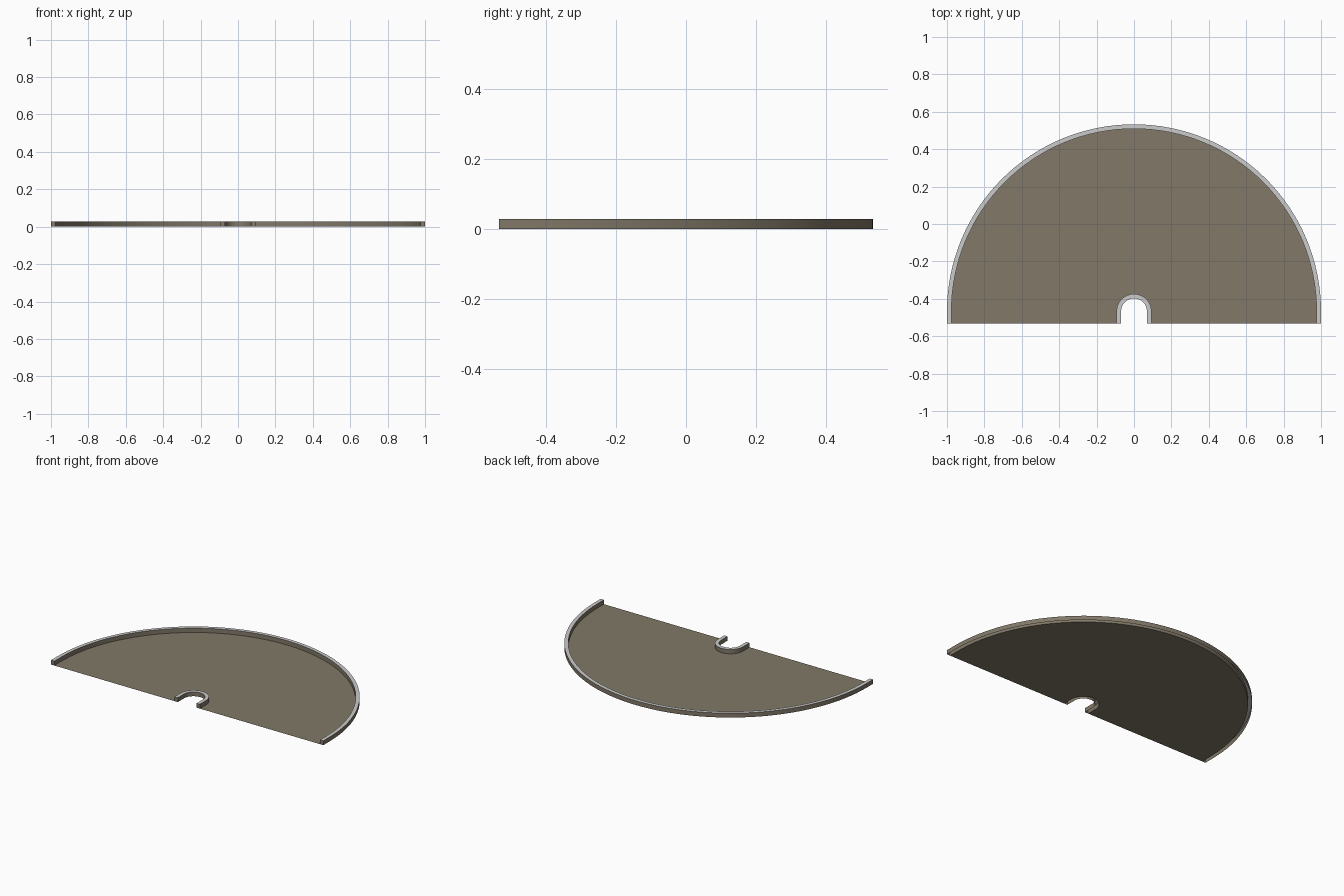
import bpy, bmesh, math

if "Cube" in bpy.data.objects:
    bpy.data.objects.remove(bpy.data.objects["Cube"])

CY = -0.467      # centre of both arcs
FRONT = -0.533   # straight cut edge
H = 0.029        # rim height
N = 64           # arc segments


def material(name, rgb):
    m = bpy.data.materials.new(name)
    m.diffuse_color = (*rgb, 1)
    m.use_nodes = True
    m.node_tree.nodes["Principled BSDF"].inputs["Base Color"].default_value = m.diffuse_color
    return m


brown = material("brown", (0.22, 0.19, 0.14))
grey = material("light_grey", (0.8, 0.8, 0.8))


def arch(r, z):
    """Semicircle with short straight legs down to the cut edge."""
    arc = [(r * math.cos(math.pi * i / N), CY + r * math.sin(math.pi * i / N), z)
           for i in range(N + 1)]
    return [(r, FRONT, z)] + arc + [(-r, FRONT, z)]


def sweep(name, profile, grey_strip=None, caps=False):
    """Carry a (radius, z) profile around the arch."""
    bm = bmesh.new()
    rows = [[bm.verts.new(p) for p in arch(r, z)] for r, z in profile]
    for j in range(len(rows) - 1):
        a, b = rows[j], rows[j + 1]
        for i in range(len(a) - 1):
            f = bm.faces.new((a[i], b[i], b[i + 1], a[i + 1]))
            f.material_index = int(j == grey_strip)
    if caps:
        bm.faces.new([row[0] for row in reversed(rows)])
        bm.faces.new([row[-1] for row in rows])
    me = bpy.data.meshes.new(name)
    bm.to_mesh(me)
    bm.free()
    me.materials.append(brown)
    me.materials.append(grey)
    ob = bpy.data.objects.new(name, me)
    bpy.context.collection.objects.link(ob)
    bpy.ops.object.select_all(action='DESELECT')
    ob.select_set(True)
    bpy.context.view_layer.objects.active = ob
    bpy.ops.object.shade_smooth_by_angle(angle=math.radians(30))
    return ob


def rim(name, r_in, r_out):
    # raised lip, hollow underneath
    return sweep(name, [(r_in, 0), (r_in, H), (r_out, H), (r_out, 0)],
                 grey_strip=1, caps=True)


# thin half-round tray floor between the two lips
sweep("tray_floor", [(0.093, 0), (0.976, 0)])
# lip around the curved edge
rim("outer_rim", 0.976, 1.0)
# lip around the notch
rim("notch_rim", 0.069, 0.093)
